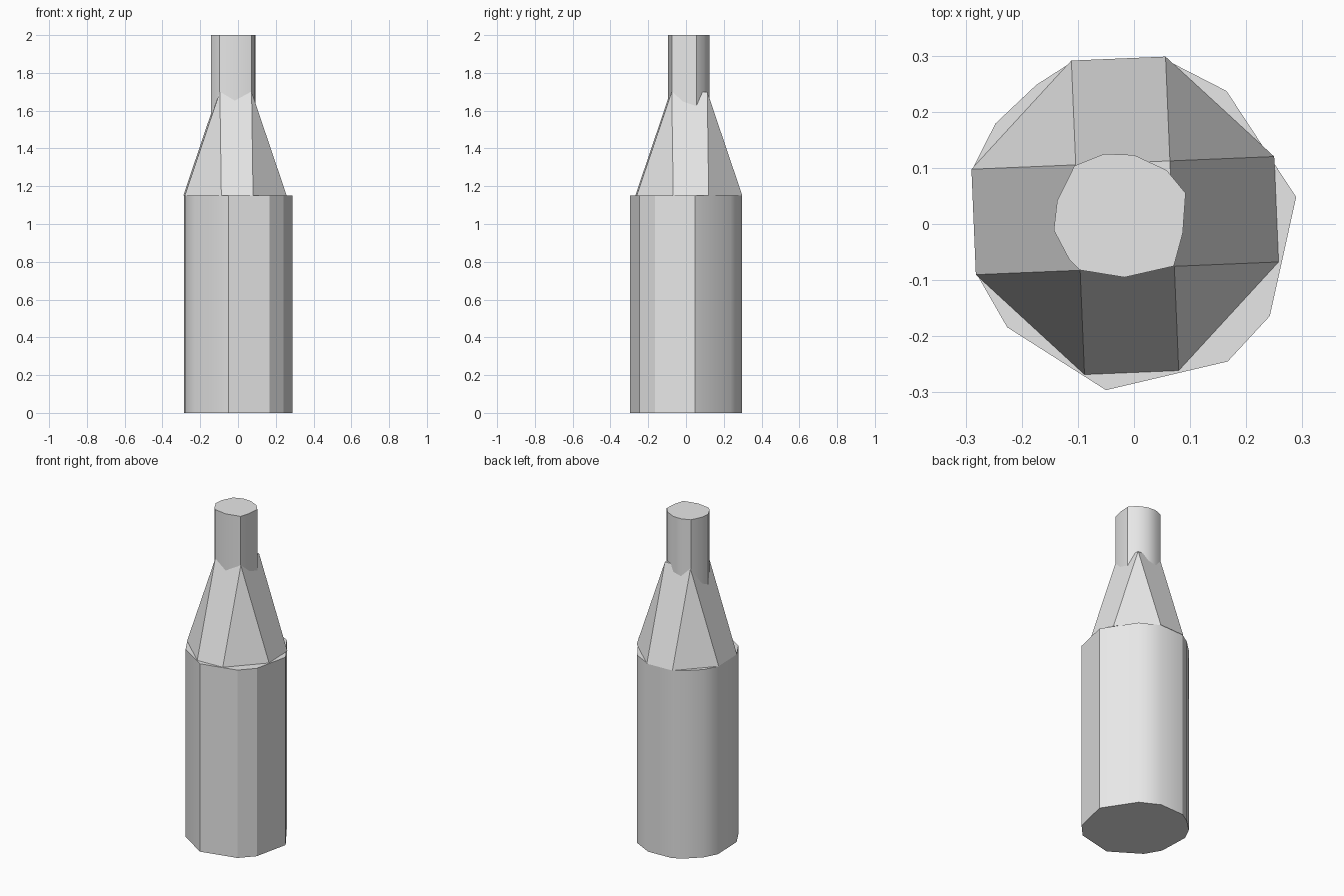
import bpy
import bmesh
from math import radians
from mathutils import Matrix, Vector

default_cube = bpy.data.objects.get("Cube")
if default_cube:
    bpy.data.objects.remove(default_cube, do_unlink=True)

# Single grey material
grey = bpy.data.materials.new("plain_grey")
grey.use_nodes = True
grey.diffuse_color = (0.8, 0.8, 0.8, 1)
grey.node_tree.nodes["Principled BSDF"].inputs["Base Color"].default_value = grey.diffuse_color


def add_object(name, bm):
    """Turn a bmesh into a grey object with outward normals."""
    bmesh.ops.recalc_face_normals(bm, faces=bm.faces[:])
    mesh = bpy.data.meshes.new(name)
    bm.to_mesh(mesh)
    bm.free()
    mesh.materials.append(grey)
    obj = bpy.data.objects.new(name, mesh)
    bpy.context.collection.objects.link(obj)
    return obj


def smooth_sides(obj):
    """Smooth the gentle edges and keep the strong ones sharp."""
    bpy.ops.object.select_all(action="DESELECT")
    bpy.context.view_layer.objects.active = obj
    obj.select_set(True)
    bpy.ops.object.shade_smooth_by_angle(angle=radians(30))


def prism(name, outline, bottom, top):
    """Extrude a closed outline upwards, with caps."""
    bm = bmesh.new()
    base = bm.faces.new([bm.verts.new((x, y, bottom)) for x, y in outline])
    result = bmesh.ops.extrude_face_region(bm, geom=[base], use_keep_orig=True)
    moved = [v for v in result["geom"] if isinstance(v, bmesh.types.BMVert)]
    bmesh.ops.translate(bm, verts=moved, vec=(0, 0, top - bottom))
    smooth_sides(add_object(name, bm))


def shoulder(name, half, reach, bottom, top, placement):
    """Taper from a chamfered rectangle to the plain rectangle inside it."""
    bm = bmesh.new()
    for sx in (-1, 1):
        for sy in (-1, 1):
            bm.verts.new((sx * half.x, sy * half.y, top))
            bm.verts.new((sx * reach.x, sy * half.y, bottom))
            bm.verts.new((sx * half.x, sy * reach.y, bottom))
    bmesh.ops.convex_hull(bm, input=bm.verts[:])
    bmesh.ops.dissolve_limit(bm, angle_limit=radians(1),
                             verts=bm.verts[:], edges=bm.edges[:])
    bm.transform(placement)
    add_object(name, bm)


# Uneven hand-cut outlines, counter-clockwise from above
body_outline = [
    (-0.05, -0.296), (0.167, -0.245), (0.242, -0.164), (0.289, 0.048),
    (0.165, 0.237), (0.05, 0.296), (-0.11, 0.289), (-0.174, 0.248),
    (-0.247, 0.179), (-0.287, 0.1), (-0.28, -0.09), (-0.226, -0.184),
]
neck_outline = [
    (-0.017, -0.095), (0.071, -0.075), (0.087, -0.016), (0.092, 0.055),
    (0.058, 0.096), (0, 0.123), (-0.053, 0.125), (-0.106, 0.104),
    (-0.137, 0.041), (-0.143, -0.011), (-0.115, -0.064), (-0.097, -0.082),
]

SHOULDER_BASE = 1.15
SHOULDER_TOP = 1.7

prism("bottle_body", body_outline, 0, SHOULDER_BASE)
prism("bottle_neck", neck_outline, SHOULDER_BASE, 2)

# Slightly turned and off-centre faceted shoulder
offset_turn = Matrix.Translation((-0.016, 0.015, 0)) @ Matrix.Rotation(radians(2.4), 4, "Z")
shoulder("bottle_shoulder", Vector((0.084, 0.094)), Vector((0.27, 0.28)),
         SHOULDER_BASE, SHOULDER_TOP, offset_turn)
